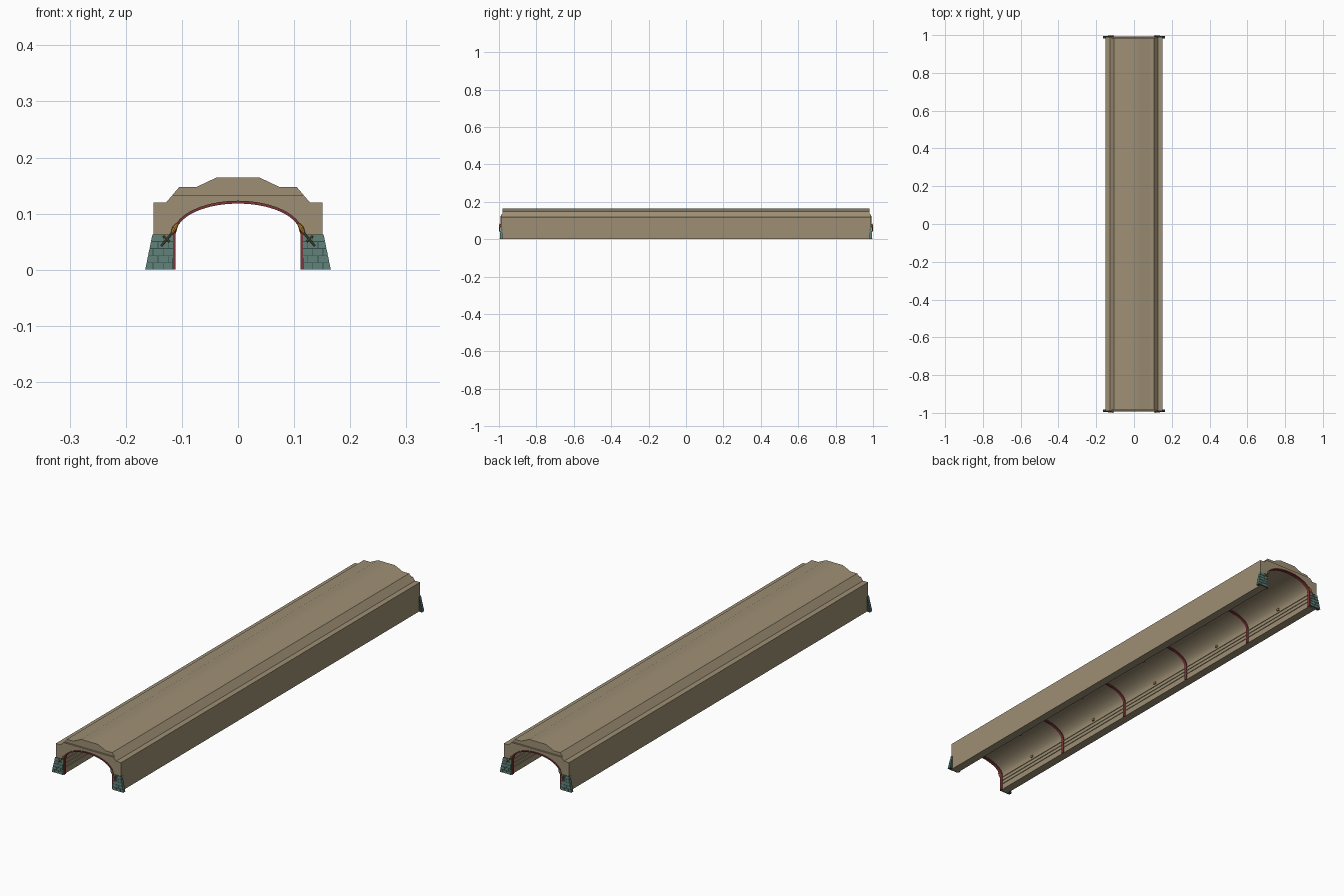
import bpy, bmesh, math
from mathutils import Vector

if "Cube" in bpy.data.objects:
    bpy.data.objects.remove(bpy.data.objects["Cube"])


def material(name, rgb):
    m = bpy.data.materials.new(name)
    m.diffuse_color = (*rgb, 1)
    m.use_nodes = True
    m.node_tree.nodes["Principled BSDF"].inputs["Base Color"].default_value = m.diffuse_color
    return m


TAN = material("tan concrete", (0.34, 0.275, 0.175))
RED = material("dark red trim", (0.20, 0.035, 0.04))
TEAL = material("teal stone", (0.11, 0.215, 0.185))
MORTAR = material("dark mortar", (0.035, 0.07, 0.068))
GOLD = material("gold lamp", (0.55, 0.27, 0.04))
BRONZE = material("bronze bracket", (0.20, 0.15, 0.07))


def finish(bm, name, mat, mirror=(False, False), smooth=False):
    bmesh.ops.recalc_face_normals(bm, faces=bm.faces[:])
    me = bpy.data.meshes.new(name)
    bm.to_mesh(me)
    bm.free()
    me.materials.append(mat)
    ob = bpy.data.objects.new(name, me)
    bpy.context.collection.objects.link(ob)
    if any(mirror):
        mod = ob.modifiers.new("mirror", 'MIRROR')
        mod.use_axis = (mirror[0], mirror[1], False)
        mod.use_mirror_merge = False
    if smooth:
        bpy.ops.object.select_all(action='DESELECT')
        bpy.context.view_layer.objects.active = ob
        ob.select_set(True)
        bpy.ops.object.shade_smooth_by_angle(angle=math.radians(30))
    return ob


def prism(bm, pts, y0, y1):
    """Extrude an (x, z) outline from y0 to y1."""
    a = [bm.verts.new((x, y0, z)) for x, z in pts]
    b = [bm.verts.new((x, y1, z)) for x, z in pts]
    bm.faces.new(a)
    bm.faces.new(b[::-1])
    n = len(pts)
    for i in range(n):
        j = (i + 1) % n
        bm.faces.new((a[i], b[i], b[j], a[j]))
    return a + b


def rod(bm, p, q, r1, r2, seg=8):
    p, q = Vector(p), Vector(q)
    d = q - p
    mat = d.to_track_quat('Z', 'Y').to_matrix().to_4x4()
    mat.translation = (p + q) / 2
    bmesh.ops.create_cone(bm, cap_ends=True, segments=seg, radius1=r1,
                          radius2=r2, depth=d.length, matrix=mat)


def arch(grow, base=0.0, n=20):
    """Opening outline, left foot over the crown to the right foot."""
    a, b, spring = 0.111 + grow, 0.054 + grow, 0.064
    arc = [(-a * math.cos(math.pi * i / n), spring + b * math.sin(math.pi * i / n))
           for i in range(n + 1)]
    return [(-a, base)] + arc + [(a, base)]


def both(half):
    """Mirror right-hand outline (top to bottom) into a full outline."""
    return [(-x, z) for x, z in half[::-1]] + half


# Tunnel body: stepped roof outline with the vault cut out
roof = [(0.039, 0.164), (0.075, 0.147), (0.105, 0.147),
        (0.128, 0.12), (0.151, 0.12), (0.151, 0.0)]
bm = bmesh.new()
prism(bm, both(roof) + arch(0.004)[::-1], -0.982, 0.982)
finish(bm, "tunnel_body", TAN, smooth=True)

# Portal facade standing slightly proud below the ledge line
facade = [(0.1165, 0.1335), (0.128, 0.12), (0.151, 0.12), (0.151, 0.0)]
bm = bmesh.new()
prism(bm, both(facade) + arch(0.004)[::-1], -0.989, -0.982)
finish(bm, "portal_facade", TAN, (False, True))

# Red ribs inside, and red arch trim at both mouths
bm = bmesh.new()
for k in range(1, 5):
    y = -0.985 + 0.394 * k
    prism(bm, arch(0.0045) + arch(0)[::-1], y - 0.006, y + 0.006)
finish(bm, "vault_ribs", RED, smooth=True)
bm = bmesh.new()
prism(bm, arch(0.005) + arch(0)[::-1], -0.992, -0.978)
finish(bm, "portal_arch_trim", RED, (False, True), smooth=True)

# Long ledges running along the inner walls
bm = bmesh.new()
for z in (0.024, 0.040, 0.056):
    prism(bm, [(0.116, z), (0.1128, z + 0.001), (0.1128, z + 0.003), (0.116, z + 0.004)],
          -0.98, 0.98)
finish(bm, "wall_ledges", TAN, (True, False))

# Small wall lamps midway between ribs
bm = bmesh.new()
for k in range(5):
    y = -0.788 + 0.394 * k
    prism(bm, [(0.117, 0.066), (0.110, 0.067), (0.108, 0.074), (0.114, 0.076)],
          y - 0.006, y + 0.006)
finish(bm, "wall_lamps", GOLD, (True, False))

# Stone piers leaning outwards at the foot
TOP = 0.063


def outer(z):
    return 0.165 - 0.013 * z / TOP


def front(z):
    return -0.9945 + 0.004 * z / TOP


def lean(verts, proud):
    for v in verts:
        if v.co.y < -0.985:
            v.co.y = front(v.co.z) - proud


bm = bmesh.new()
lean(prism(bm, [(0.1155, 0), (outer(0), 0), (outer(TOP), TOP), (0.1155, TOP)],
           -1, -0.981), 0)
finish(bm, "pier_core", MORTAR, (True, True))

# Staggered stone blocks on the pier front and outer flank
bm = bmesh.new()
rows, gap, length = 5, 0.0012, 0.018
h = TOP / rows
for r in range(rows):
    z0, z1 = r * h + gap / 2, (r + 1) * h - gap / 2
    x = 0.1155 - (length / 2 if r % 2 else 0)
    while x < outer(z1) - 0.003:
        x0, xe = max(x, 0.1155) + gap / 2, x + length - gap / 2
        last = x + length > outer(z1) - 0.003
        xa = outer(z0) + 0.0005 if last else xe
        xb = outer(z1) + 0.0005 if last else xe
        # end blocks wrap round the flank
        lean(prism(bm, [(x0, z0), (xa, z0), (xb, z1), (x0, z1)], -1,
                   -0.9815), 0.0015)
        x += length
finish(bm, "pier_blocks", TEAL, (True, True))

# Lamps on crossed brackets beside each mouth
bm = bmesh.new()
rod(bm, (0.118, -0.9955, 0.064), (0.113, -0.9955, 0.074), 0.0025, 0.0045)
rod(bm, (0.113, -0.9955, 0.074), (0.107, -0.9955, 0.083), 0.0045, 0.002)
finish(bm, "portal_lamp", GOLD, (True, True), smooth=True)
bm = bmesh.new()
rod(bm, (0.137, -0.997, 0.042), (0.117, -0.997, 0.066), 0.0018, 0.0018)
rod(bm, (0.122, -0.997, 0.050), (0.133, -0.997, 0.060), 0.0018, 0.0018)
finish(bm, "lamp_bracket", BRONZE, (True, True), smooth=True)
